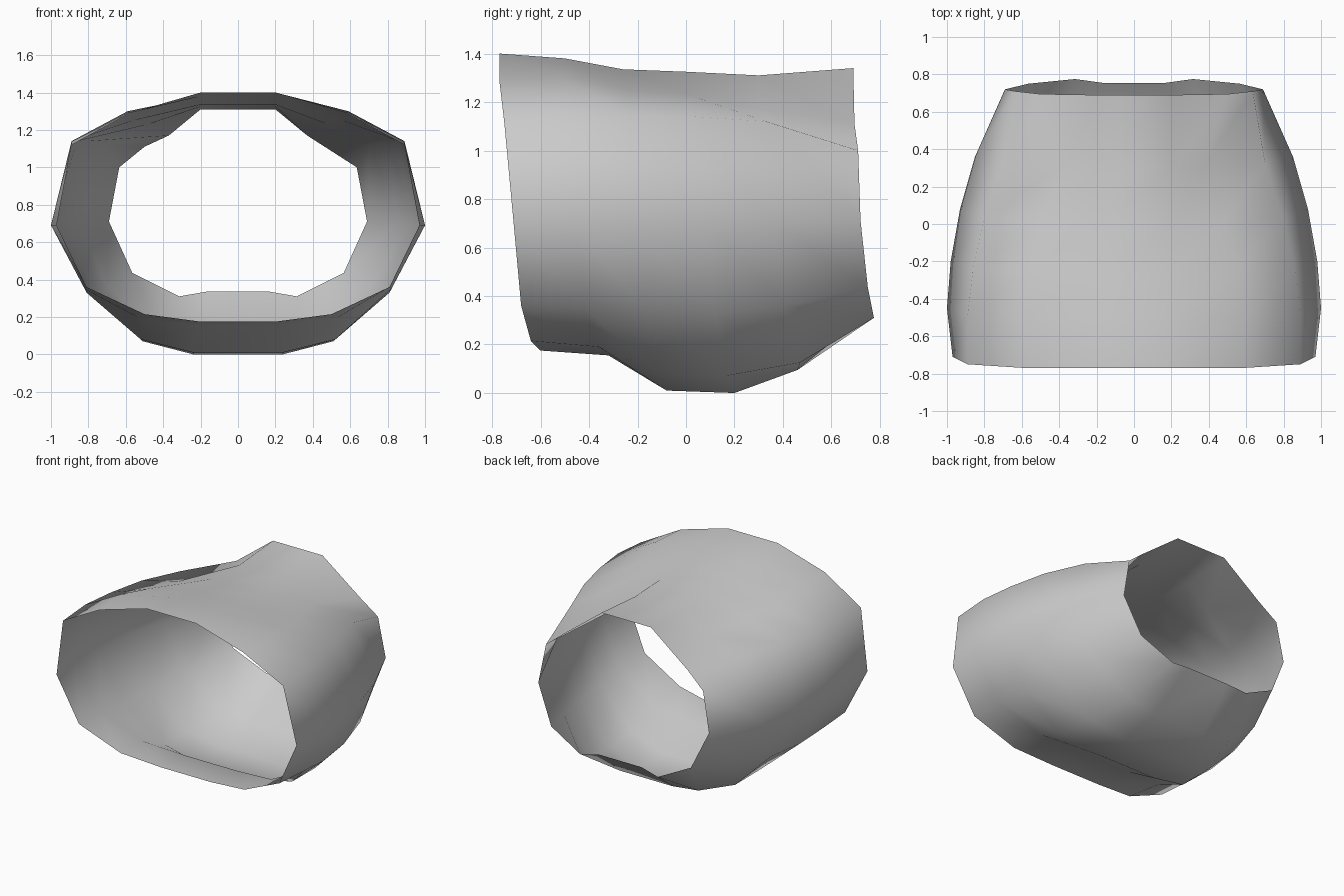
import bpy

# Lengthwise seams of the right half, top to bottom: (x, y, z) from front rim to back rim
SEAMS = [
    [(.20, -.77, 1.40), (.20, -.50, 1.38), (.20, -.26, 1.335), (.20, 0, 1.325), (.20, .30, 1.31), (.20, .69, 1.34)],
    [(.58, -.77, 1.29), (.59, -.50, 1.30), (.56, -.25, 1.25), (.48, .01, 1.23), (.37, .31, 1.17), (.50, .695, 1.11)],
    [(.89, -.75, 1.12), (.89, -.49, 1.14), (.86, -.24, 1.14), (.80, .03, 1.14), (.70, .33, 1.12), (.635, .71, 1.0)],
    [(.97, -.71, .69), (1.0, -.45, .69), (.98, -.20, .69), (.93, .08, .70), (.85, .36, .70), (.69, .72, .71)],
    [(.81, -.68, .36), (.82, -.42, .35), (.81, -.17, .33), (.77, .12, .33), (.70, .41, .36), (.565, .75, .435)],
    [(.50, -.64, .215), (.52, -.36, .19), (.52, -.12, .08), (.51, .16, .07), (.43, .47, .125), (.315, .775, .31)],
    [(.20, -.60, .175), (.22, -.32, .155), (.24, -.08, .01), (.24, .20, 0), (.21, .46, .095), (.17, .755, .335)],
]

# Mirror the seams to close the loop
loop = SEAMS + [[(-x, y, z) for x, y, z in s] for s in reversed(SEAMS)]
cols, rows = len(loop), len(loop[0])
verts = [p for seam in loop for p in seam]
faces = []
for c in range(cols):
    n = (c + 1) % cols
    for r in range(rows - 1):
        faces.append((c * rows + r, c * rows + r + 1, n * rows + r + 1, n * rows + r))

# Open tapered sleeve, a single thin skin
mesh = bpy.data.meshes.new("sleeve")
mesh.from_pydata(verts, [], faces)
mesh.update()
sleeve = bpy.data.objects.new("sleeve", mesh)
bpy.context.collection.objects.link(sleeve)

# Plain grey cloth
grey = bpy.data.materials.new("light grey")
grey.diffuse_color = (0.6, 0.6, 0.6, 1)
mesh.materials.append(grey)
for p in mesh.polygons:
    p.use_smooth = True

# Faces point outward
if mesh.polygons[0].normal.x < 0 and mesh.polygons[0].normal.z < 0:
    mesh.flip_normals()
